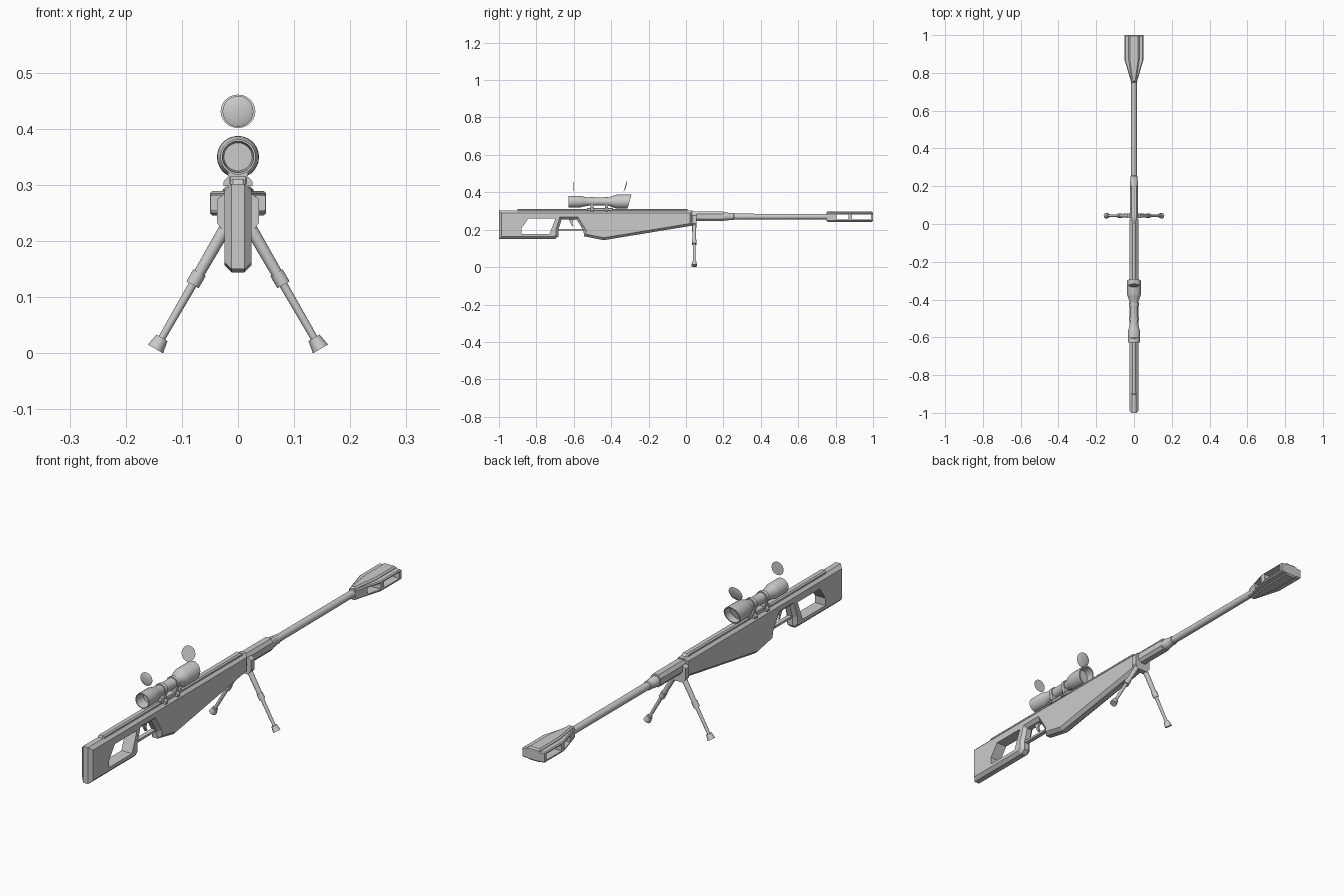
import bpy, bmesh, math
from mathutils import Vector

if "Cube" in bpy.data.objects:
    bpy.data.objects.remove(bpy.data.objects["Cube"])


def finish(name, bm, smooth=False):
    bmesh.ops.recalc_face_normals(bm, faces=bm.faces[:])
    me = bpy.data.meshes.new(name)
    bm.to_mesh(me)
    bm.free()
    if smooth:
        me.shade_smooth()
        me.set_sharp_from_angle(angle=math.radians(35))
    ob = bpy.data.objects.new(name, me)
    bpy.context.collection.objects.link(ob)
    return ob


def prism(name, pts, axis, lo, hi, bevel=0.0):
    """Extrude a flat outline along an axis, chamfering both rims."""
    place = {'X': lambda p, t: (t, p[0], p[1]),
             'Y': lambda p, t: (p[0], t, p[1]),
             'Z': lambda p, t: (p[0], p[1], t)}[axis]
    bm = bmesh.new()
    a = [bm.verts.new(place(p, lo)) for p in pts]
    b = [bm.verts.new(place(p, hi)) for p in pts]
    caps = [bm.faces.new(a), bm.faces.new(b)]
    n = len(pts)
    for i in range(n):
        j = (i + 1) % n
        bm.faces.new((a[i], a[j], b[j], b[i]))
    bmesh.ops.recalc_face_normals(bm, faces=bm.faces[:])
    if bevel:
        rim = [e for f in caps for e in f.edges]
        bmesh.ops.bevel(bm, geom=rim, offset=bevel, segments=1, affect='EDGES')
    return finish(name, bm)


def rect(a0, a1, b0, b1):
    return [(a0, b0), (a1, b0), (a1, b1), (a0, b1)]


def lathe(name, pts, origin, direction, seg=24):
    """Revolve (distance, radius) points about a line."""
    bm = bmesh.new()
    q = Vector((0, 0, 1)).rotation_difference(Vector(direction).normalized())
    o = Vector(origin)
    rings = []
    for t, r in pts:
        k = seg if r > 0 else 1
        rings.append([bm.verts.new(o + q @ Vector((r * math.cos(2 * math.pi * i / seg),
                                                  r * math.sin(2 * math.pi * i / seg), t)))
                      for i in range(k)])
    for a, b in zip(rings, rings[1:]):
        for i in range(seg):
            j = (i + 1) % seg
            quad = [a[i % len(a)], a[j % len(a)], b[j % len(b)], b[i % len(b)]]
            bm.faces.new(list(dict.fromkeys(quad)))
    return finish(name, bm, True)


def cut(ob, cutters):
    """Boolean the cutters out of a part, then discard them."""
    for c in cutters:
        c.hide_render = True
        m = ob.modifiers.new("cut", 'BOOLEAN')
        m.object, m.operation, m.solver = c, 'DIFFERENCE', 'EXACT'
    dg = bpy.context.evaluated_depsgraph_get()
    me = bpy.data.meshes.new_from_object(ob.evaluated_get(dg))
    ob.modifiers.clear()
    ob.data = me
    for c in cutters:
        bpy.data.objects.remove(c)


# Stock, grip and receiver in one chamfered profile
body = prism("stock_and_receiver", [
    (-1, .15), (-1, .302), (.035, .302), (.035, .222), (-.44, .144), (-.545, .165),
    (-.548, .195), (-.585, .255), (-.665, .255), (-.682, .2), (-.682, .165), (-.70, .15)],
    'X', -.0245, .0245, .013)
cut(body, [prism("stock_hole", [(-.88, .177), (-.88, .207), (-.842, .26),
                                (-.698, .26), (-.73, .177)], 'X', -.1, .1)])

# Top rail along the receiver
prism("top_rail", [(-.905, .295), (-.9, .311), (.005, .311), (.025, .295)],
      'X', -.014, .014, .005)

# Trigger guard and trigger
prism("trigger_guard", rect(-.69, -.54, .196, .205), 'X', -.009, .009)
prism("trigger", [(-.628, .258), (-.6, .258), (-.607, .235), (-.6, .22),
                  (-.608, .218), (-.618, .235)], 'X', -.005, .005)

# Handguard, collar and barrel
prism("handguard", [(-.022, .258), (-.012, .246), (.012, .246), (.022, .258),
                    (.022, .283), (.012, .297), (-.012, .297), (-.022, .283)],
      'Y', .03, .2)
lathe("barrel", [(.19, 0), (.19, .021), (.225, .021), (.23, .0185), (.253, .0185),
                 (.256, .0155), (.8, .0145), (.8, 0)], (0, 0, .27), (0, 1, 0), 20)


# Muzzle brake: flared body plus raised centre ridge, with side ports
def flare(a, b):
    return [(-a, .75), (a, .75), (b, .87), (b, 1), (-b, 1), (-b, .87)]


for name, a, b, z0, z1, bev in (("muzzle_brake", .015, .05, .246, .289, .004),
                                ("muzzle_brake_ridge", .011, .028, .242, .297, .006)):
    part = prism(name, flare(a, b), 'Z', z0, z1, bev)
    cut(part, [prism("port", rect(y0, y1, .255, .281), 'X', -.1, .1)
               for y0, y1 in ((.805, .868), (.888, .988))])

# Scope tube with recessed ends; the front hood is cut at a slant
scope = lathe("scope", [
    (-.585, 0), (-.585, .025), (-.628, .028), (-.628, .0315), (-.565, .0315),
    (-.558, .029), (-.522, .0215), (-.415, .0215), (-.382, .034), (-.372, .037),
    (-.302, .0375), (-.302, .0325), (-.335, .031), (-.335, 0)],
    (0, 0, .35), (0, 1, 0), 28)
for v in scope.data.vertices:
    if v.co.y > -.34:
        v.co.y += .29 * (v.co.z - .35)

# Scope rings, feet and base
prism("scope_base", rect(-.53, -.39, .3, .316), 'X', -.016, .016, .003)
for i, y in enumerate((-.503, -.425)):
    lathe(f"scope_ring_{i}", [(-.008, .02), (-.008, .026), (.008, .026), (.008, .02)],
          (0, y, .35), (0, 1, 0))
    prism(f"scope_ring_foot_{i}", [(-.026, .298), (.026, .298), (.026, .306), (.017, .316),
                                   (.021, .338), (-.021, .338), (-.017, .316), (-.026, .306)],
          'Y', y - .008, y + .008)

# Lens discs floating above the scope
for name, y, r, d in (("rear_lens", -.602, .0275, (0, -1, 0)),
                      ("front_lens", -.324, .031, (0, 1, -.29))):
    lathe(name, [(-.001, 0), (-.001, r), (.0015, r * .8), (.003, r * .4), (.0035, 0)],
          (0, y, .431), d)

# Bipod yoke around the handguard, then mirrored legs
prism("bipod_yoke", [(-.023, .285), (-.037, .275), (-.037, .232), (-.024, .214),
                     (.024, .214), (.037, .232), (.037, .275), (.023, .285)],
      'Y', .032, .056)
for side, s in (("left", -1), ("right", 1)):
    lathe(f"bipod_leg_{side}", [
        (0, 0), (0, .011), (.093, .010), (.093, .0125), (.118, .0125), (.118, .0075),
        (.227, .0065), (.227, .0115), (.25, .0155), (.25, 0)],
        (s * .022, .044, .2243), (s * .5, 0, -.866), 12)
